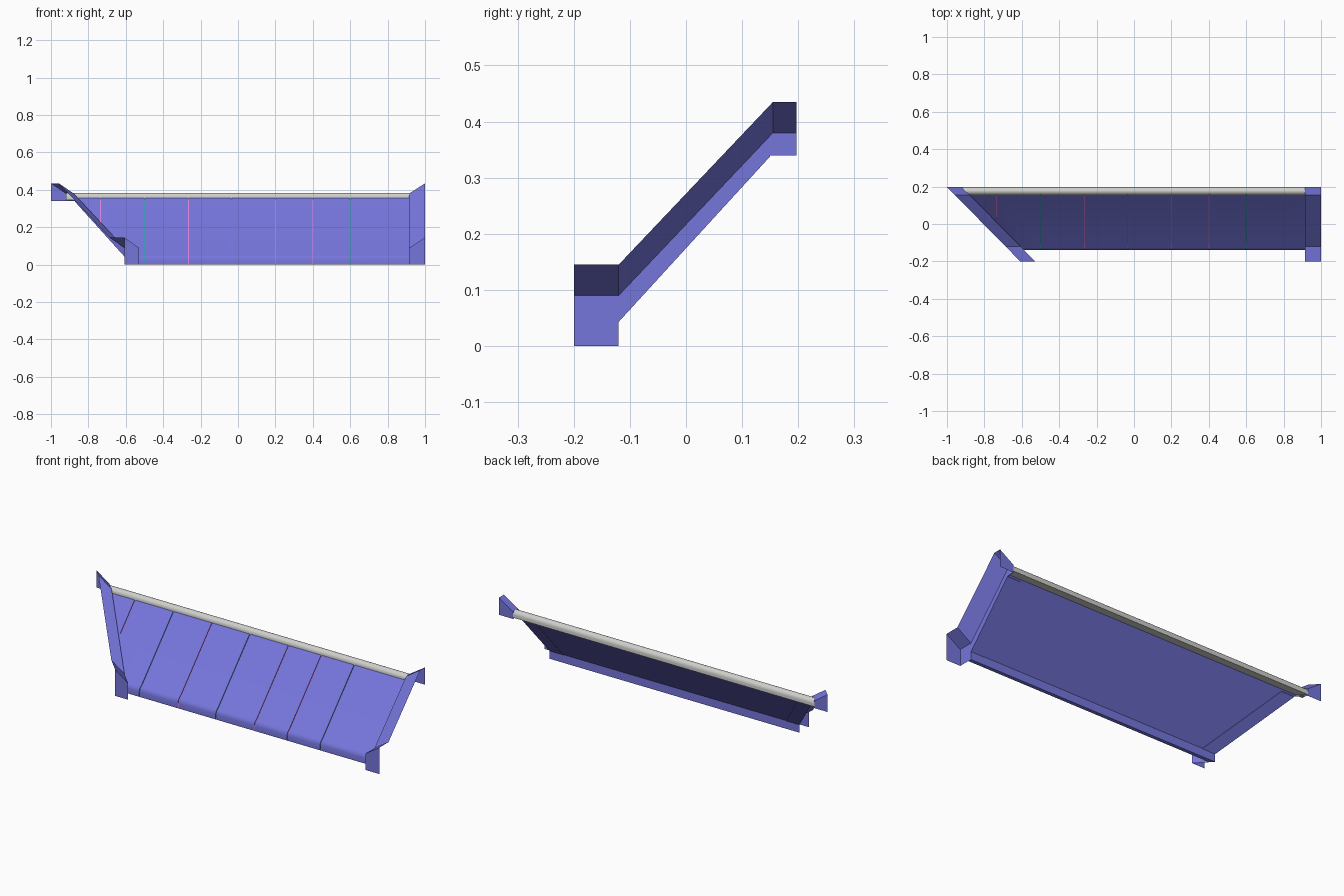
import bpy, bmesh, math

if "Cube" in bpy.data.objects:
    bpy.data.objects.remove(bpy.data.objects["Cube"])


def material(name, rgb):
    m = bpy.data.materials.new(name)
    m.diffuse_color = (*rgb, 1)
    m.use_nodes = True
    m.node_tree.nodes["Principled BSDF"].inputs["Base Color"].default_value = m.diffuse_color
    return m


VIOLET = material("violet", (0.18, 0.18, 0.72))
GREY = material("light_grey", (0.62, 0.62, 0.60))
PINK = material("pink", (0.72, 0.22, 0.72))
TEAL = material("teal", (0.06, 0.30, 0.50))


def mesh_object(name, verts, faces, mat):
    me = bpy.data.meshes.new(name)
    me.from_pydata(verts, [], faces)
    bm = bmesh.new()
    bm.from_mesh(me)
    bmesh.ops.remove_doubles(bm, verts=bm.verts, dist=1e-5)
    bmesh.ops.recalc_face_normals(bm, faces=bm.faces)
    bm.to_mesh(me)
    bm.free()
    me.materials.append(mat)
    ob = bpy.data.objects.new(name, me)
    bpy.context.collection.objects.link(ob)
    return ob


def prism(name, profile, left, right, mat):
    """Sweep a (y, z) profile along x between two end lines x = f(y)."""
    n = len(profile)
    verts = [(f(y), y, z) for f in (left, right) for y, z in profile]
    faces = [tuple(range(n)), tuple(range(n, 2 * n))]
    faces += [(i, (i + 1) % n, (i + 1) % n + n, i + n) for i in range(n)]
    return mesh_object(name, verts, faces, mat)


def smooth(ob):
    bpy.ops.object.select_all(action='DESELECT')
    ob.select_set(True)
    bpy.context.view_layer.objects.active = ob
    bpy.ops.object.shade_smooth_by_angle(angle=math.radians(40))


def right_end(y):
    return 0.915


def left_end(y):          # the left end is cut diagonally in plan
    return -0.725 - 0.985 * y


def slope(y):             # underside line of the pitched roof
    return 0.045 + (y + 0.12) * 1.0926


# Pitched panel with a rounded lip along its lower front edge
lip = [(-0.14, 0.0), (-0.14, 0.03), (-0.136, 0.043), (-0.128, 0.052)]
top = [(-0.115, slope(-0.115) + 0.012), (0.165, slope(0.165) + 0.012)]
under = [(0.165, slope(0.165)), (-0.12, slope(-0.12)), (-0.12, 0.0)]
panel = prism("roof_panel", lip + top + under, left_end, right_end, VIOLET)

# Narrow grooves in the panel, with a coloured strip at the bottom of each
d = 0.004
for i, (x, mat) in enumerate([(-0.735, PINK), (-0.5, TEAL), (-0.265, PINK), (-0.035, TEAL),
                              (0.2, PINK), (0.4, PINK), (0.6, TEAL)]):
    y0 = (-0.725 - x) / 0.985 + 0.02
    line = lip + top
    if y0 > -0.14:
        line = [(y0, slope(y0) + 0.012), top[1]]
    line[-1] = (0.155, slope(0.155) + 0.012)

    def shifted(k):
        return [(y + k * d, max(z - k * d, 0.004)) for y, z in line]

    def side(s):
        return lambda y: x + s * 0.003

    cutter = prism(f"groove_cutter_{i}", shifted(-1.5) + shifted(1)[::-1], side(-1), side(1), VIOLET)
    cutter.hide_render = True
    cutter.hide_viewport = True
    mod = panel.modifiers.new("groove", 'BOOLEAN')
    mod.operation = 'DIFFERENCE'
    mod.solver = 'EXACT'
    mod.object = cutter
    prism(f"seam_strip_{i}", shifted(0.8) + shifted(1.1)[::-1], side(-1), side(1), mat)

# Flared end trims: upright plate, outward flare, front and back caps
crest = [(-0.2, 0.145), (-0.12, 0.145), (0.155, 0.435), (0.197, 0.435)]
fold = [(y, z - 0.055) for y, z in crest]
base = [(0.197, 0.34), (0.15, 0.34), (-0.12, 0.045), (-0.12, 0.0), (-0.2, 0.0)]
rail = [(-0.12, 0.0), (-0.12, 0.043), (0.15, 0.338), (0.15, 0.345), (-0.125, 0.045), (-0.125, 0.0)]
for name, end, out in (("right", right_end, 0.085), ("left", left_end, -0.08)):
    verts = [(end(y), y, z) for y, z in fold + base]
    verts += [(end(y) + out, y, z) for y, z in crest]
    verts += [(end(y) + out, y, z) for y, z in (base[0], base[-1])]
    faces = [tuple(range(9)), (3, 4, 13, 12), (0, 8, 14, 9)]
    faces += [(i, i + 1, i + 10, i + 9) for i in range(3)]
    mesh_object(name + "_end_trim", verts, faces, VIOLET)
    # Flat rail under the panel beside the trim
    inner = (lambda y, e=end, o=out: e(y) - o)
    prism(name + "_under_rail", rail, inner, end, VIOLET)

# Rounded ridge cap along the top edge
arc = [(0.176 - 0.021 * math.cos(a), 0.362 + 0.022 * math.sin(a))
       for a in (math.pi * k / 12 for k in range(13))]
ridge = prism("ridge_cap", [(0.155, 0.347)] + arc + [(0.197, 0.347)],
              lambda y: -0.92, lambda y: 0.915, GREY)
smooth(ridge)
smooth(panel)
